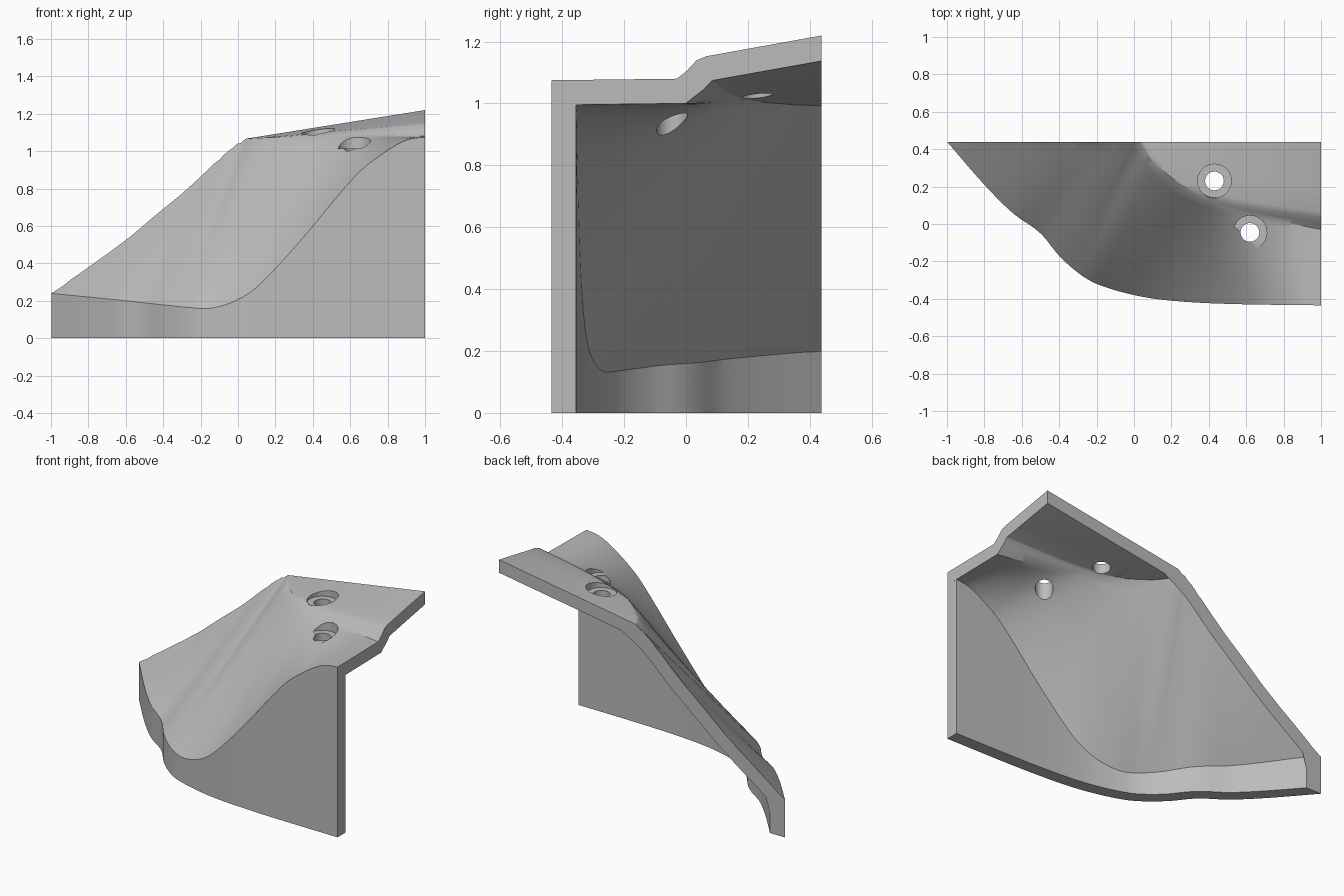
import bpy, bmesh

old = bpy.data.objects.get("Cube")
if old:
    bpy.data.objects.remove(old, do_unlink=True)

gray = bpy.data.materials.new("plain_gray")
gray.use_nodes = True
COLOR = (0.5, 0.5, 0.5, 1)
gray.diffuse_color = COLOR
gray.node_tree.nodes["Principled BSDF"].inputs["Base Color"].default_value = COLOR


def smooth_curve(points):
    """Return a smooth function through the points, straight beyond both ends."""
    last = len(points) - 1

    def tangent(k):
        (xa, ya), (xb, yb) = points[max(k - 1, 0)], points[min(k + 1, last)]
        return (yb - ya) / (xb - xa)

    def evaluate(x):
        for end, outside in ((0, x <= points[0][0]), (last, x >= points[last][0])):
            if outside:
                return points[end][1] + tangent(end) * (x - points[end][0])
        k = max(i for i in range(last) if points[i][0] <= x)
        (xa, ya), (xb, yb) = points[k], points[k + 1]
        width = xb - xa
        t = (x - xa) / width
        ease = t * t * (3 - 2 * t)
        bend = t * (1 - t) * ((1 - t) * tangent(k) - t * tangent(k + 1)) * width
        return ya + (yb - ya) * ease + bend

    return evaluate


# Guide curves along x: wall outline, wall height, ridge line, top of the slope
wall_y = smooth_curve([(-1, .44), (-.8, .21), (-.65, .06), (-.5, -.05), (-.4, -.17), (-.3, -.26),
                       (-.2, -.32), (0, -.38), (.2, -.41), (.5, -.427), (1, -.435)])
wall_z = smooth_curve([(-1, .24), (-.6, .2), (-.25, .163), (-.15, .16), (-.05, .185), (.05, .235),
                       (.15, .32), (.35, .54), (.55, .78), (.65, .89), (.75, .97), (.85, 1.035),
                       (.92, 1.065), (1, 1.075)])
ridge_y = smooth_curve([(-.1, .65), (.04, .44), (.1, .35), (.2, .25), (.3, .19), (.4, .155),
                        (.6, .1), (1, .04)])
slope_z = smooth_curve([(-1, .24), (-.8, .38), (-.6, .525), (-.4, .69), (-.2, .86), (-.05, 1),
                        (.04, 1.06), (.2, 1.058), (.4, 1.07), (.6, 1.074), (1, 1.08)])
# Sideways lean of the slope's straight lines from wall to ridge
lean = smooth_curve([(-1, 0), (-.92, 0), (-.7, .12), (-.45, .33), (-.1, .3), (.3, .12),
                     (.6, 0), (1, 0)])


def ledge_z(x, y):
    return 1.22 - .16 * (1 - x) - (.06 + .12 * x) * (.44 - y)


def column(u):
    """Points from the bottom of the wall, up over the slope and step, to the ledge."""
    yf, zf = wall_y(u), wall_z(u)
    x = u + lean(u)
    yr = min(ridge_y(x), .65)
    base = yr - .01 - .06 * max(x, 0)
    yt = min(base, .44)
    steep = (slope_z(x) - zf) / (yt - yf) if u > -.92 else .63

    def slope_point(y):
        across = min((y - yf) / (yt - yf), 1) if u > -.92 else 0
        px, z = u + (x - u) * across, zf + steep * (y - yf)
        return (px, y, z if x > .04 else min(z, ledge_z(px, y)))

    def ledge_point(y):
        return (x, y, ledge_z(x, y)) if x > .04 else slope_point(y)

    wall = [(u, yf, -.1 + (zf + .1) * i / 3) for i in range(3)]
    slope = [slope_point(yf + (base - yf) * i / 16) for i in range(17)]
    ledge = [ledge_point(yr + .025 + .125 * i) for i in range(7)]
    # soft foot and rounded lip of the step
    start, end = slope[-1][2], ledge_point(yr)[2]
    step = [(slope[-1][0], base + (yr - base) * a, start + (end - start) * b)
            for a, b in ((.45, .36), (.92, .88))]
    return wall + slope + step + ledge


def make_object(name, bm):
    mesh = bpy.data.meshes.new(name)
    bm.to_mesh(mesh)
    bm.free()
    obj = bpy.data.objects.new(name, mesh)
    bpy.context.collection.objects.link(obj)
    mesh.materials.append(gray)
    return obj


def apply_modifier(obj, kind, **settings):
    mod = obj.modifiers.new(kind.lower(), kind)
    for key, value in settings.items():
        setattr(mod, key, value)
    bpy.context.view_layer.objects.active = obj
    bpy.ops.object.modifier_apply(modifier=mod.name)


# Curved shell: one sheet for wall and top, thickened inward
bm = bmesh.new()
COLUMNS = 109
grid = [[bm.verts.new(p) for p in column(-1.11 + .02 * i)] for i in range(COLUMNS)]
for a, b in zip(grid, grid[1:]):
    for j in range(len(a) - 1):
        bm.faces.new((a[j], b[j], b[j + 1], a[j + 1]))
shell = make_object("curved_shell", bm)
apply_modifier(shell, "SOLIDIFY", thickness=.08, offset=-1, use_even_offset=True,
               use_quality_normals=True)

# Trim flat at the side, the back and the base, and close each cut
bm = bmesh.new()
bm.from_mesh(shell.data)
for point, normal in (((1, 0, 0), (1, 0, 0)), ((0, .438, 0), (0, 1, 0)), ((0, 0, 0), (0, 0, -1))):
    bmesh.ops.bisect_plane(bm, geom=bm.verts[:] + bm.edges[:] + bm.faces[:], dist=1e-5,
                           plane_co=point, plane_no=normal, clear_outer=True)
    bmesh.ops.holes_fill(bm, edges=[e for e in bm.edges if e.is_boundary], sides=0)
bmesh.ops.recalc_face_normals(bm, faces=bm.faces[:])
bm.to_mesh(shell.data)
bm.free()


def drill(x, y, radius, floor):
    bm = bmesh.new()
    bmesh.ops.create_cone(bm, cap_ends=True, segments=40, radius1=radius, radius2=radius, depth=1)
    bmesh.ops.translate(bm, verts=bm.verts, vec=(x, y, floor + .5))
    cutter = make_object("drill", bm)
    apply_modifier(shell, "BOOLEAN", object=cutter, operation="DIFFERENCE", solver="EXACT")
    bpy.data.objects.remove(cutter, do_unlink=True)


# Two countersunk bolt holes
for x, y, seat in ((.43, .23, 1.075), (.62, -.045, 1.015)):
    drill(x, y, .09, seat)
    drill(x, y, .05, .7)

bpy.ops.object.select_all(action="DESELECT")
shell.select_set(True)
bpy.context.view_layer.objects.active = shell
bpy.ops.object.shade_smooth_by_angle(angle=.52)
